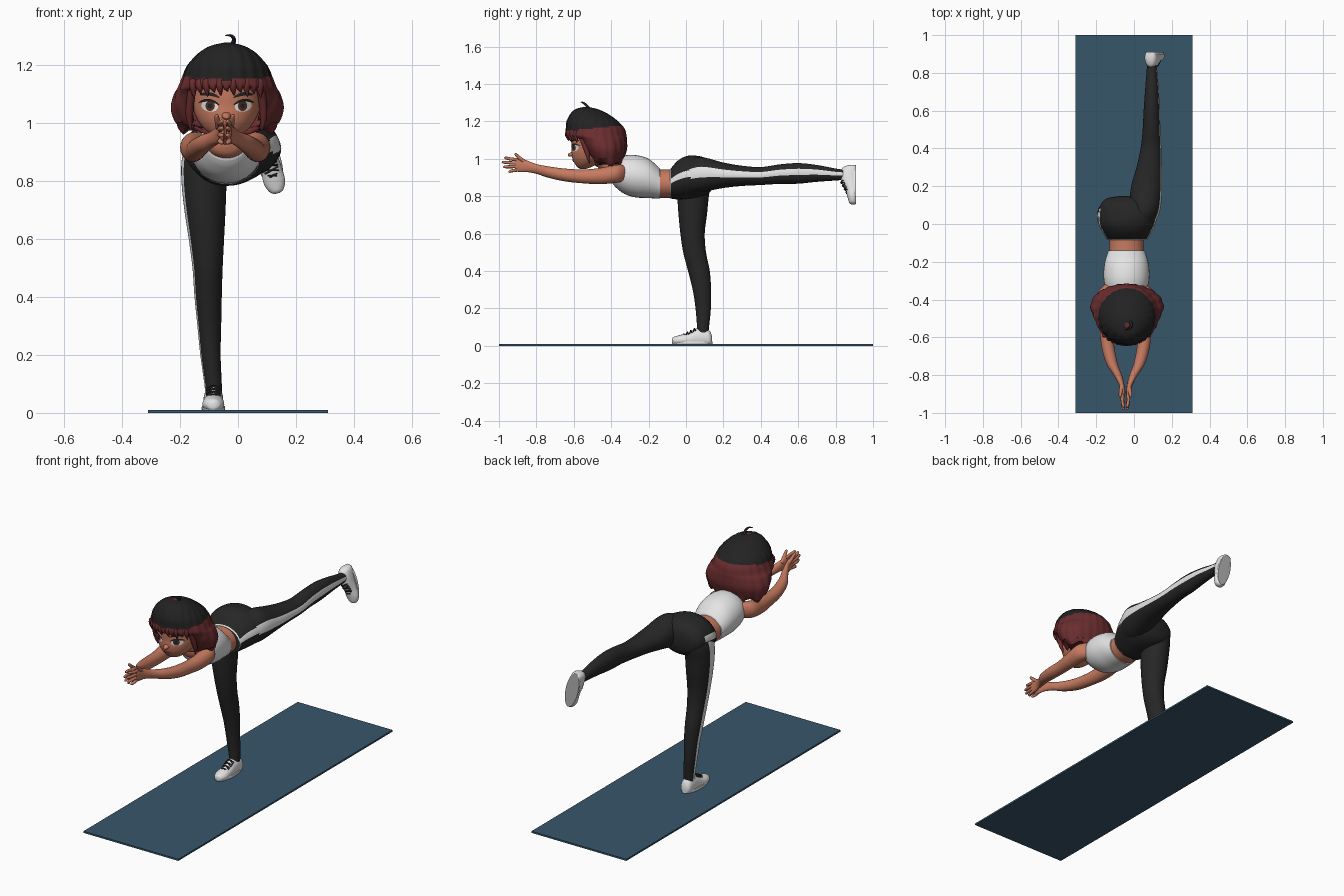
import bpy, bmesh, math
from mathutils import Vector, Matrix
from mathutils.bvhtree import BVHTree

if "Cube" in bpy.data.objects:
    bpy.data.objects.remove(bpy.data.objects["Cube"])

# ---------- materials ----------
def mat(name, hexcol):
    rgb = [int(hexcol[i:i + 2], 16) / 255 for i in (0, 2, 4)]
    m = bpy.data.materials.new(name)
    m.diffuse_color = [((c + .055) / 1.055) ** 2.4 if c > .04 else c / 12.92 for c in rgb] + [1]
    m.use_nodes = True
    m.node_tree.nodes["Principled BSDF"].inputs["Base Color"].default_value = m.diffuse_color
    return m

SKIN, BLACK, WHITE = mat("skin", "C67A60"), mat("black cloth", "262626"), mat("white cloth", "E4E4E4")
RED, HAIR, MAT = mat("dark red hair", "6B2D2F"), mat("black hair", "232222"), mat("mat teal", "37566A")
SOLE, IRIS, LIP = mat("sole grey", "B4B4B4"), mat("iris brown", "5A2F20"), mat("lip rose", "A04A48")
CX = -.04  # middle of the upper body

# ---------- helpers ----------
def finish(name, bm, mats):
    bmesh.ops.recalc_face_normals(bm, faces=bm.faces)
    for f in bm.faces:
        f.smooth = True
    me = bpy.data.meshes.new(name)
    bm.to_mesh(me)
    bm.free()
    me.set_sharp_from_angle(angle=math.radians(55))
    for m in mats:
        me.materials.append(m)
    ob = bpy.data.objects.new(name, me)
    bpy.context.collection.objects.link(ob)
    return ob

def spline(st, step):
    """Catmull-Rom through the stations."""
    st = [Vector(s) for s in st]
    p = [st[0]] + st + [st[-1]]
    out = []
    for i in range(1, len(p) - 2):
        a, b, c, d = p[i - 1:i + 3]
        for k in range(step):
            t = k / step
            out.append(.5 * (2 * b + (c - a) * t + (2 * a - 5 * b + 4 * c - d) * t * t
                             + (3 * b - a - 3 * c + d) * t ** 3))
    return out + [st[-1]]

def loft(name, st, mats, along="y", sides=32, step=5, rule=None, edit=None, M=None):
    """Elliptic rings (x, y, z, half width, half height) joined to a skin."""
    mats = mats if isinstance(mats, list) else [mats]
    st = spline(st, step)
    bm = bmesh.new()
    rings = []
    for i, s in enumerate(st):
        c = Vector(s[:3])
        if along == "t":
            T = (Vector(st[min(i + 1, len(st) - 1)][:3]) - Vector(st[max(i - 1, 0)][:3])).normalized()
            U = T.cross(Vector((.31, .2, .93)) if abs(T.z) < .8 else Vector((0, 1, .1))).normalized()
            V = T.cross(U)
        else:
            U, V = Vector((1, 0, 0)), Vector((0, 0, 1) if along == "y" else (0, 1, 0))
        rings.append([bm.verts.new(c + U * max(s[3], .001) * math.cos(a) + V * max(s[4], .001) * math.sin(a))
                      for a in (2 * math.pi * j / sides for j in range(sides))])
    for r, q in zip(rings, rings[1:]):
        for j in range(sides):
            k = (j + 1) % sides
            f = bm.faces.new((r[j], r[k], q[k], q[j]))
            if rule:
                f.material_index = rule(f.calc_center_median(), (j + .5) * 360 / sides)
    bm.faces.new(rings[0][::-1])
    bm.faces.new(rings[-1])
    if edit:
        edit(bm)
    if M:
        bm.transform(M)
    return finish(name, bm, mats)

def tube(name, pts, m, sides=10, step=4):
    return loft(name, [(x, y, z, r, r) for x, y, z, r in pts], m, "t", sides, step)

# ---------- mat ----------
bm = bmesh.new()
bmesh.ops.create_cube(bm, size=1, matrix=Matrix.Translation((0, 0, .005)) @ Matrix.Diagonal((.62, 2, .01, 1)))
finish("exercise_mat", bm, [MAT])

# ---------- trousers: black with a light side stripe ----------
loft("trouser_hips", [(CX + .004, -.085, .866, .106, .078), (-.037, -.045, .886, .128, .103),
     (-.037, 0, .9, .15, .114), (-.032, .05, .905, .156, .112), (-.038, .1, .905, .14, .1),
     (-.045, .135, .9, .1, .07), (-.045, .148, .9, .03, .03)], [BLACK, WHITE], sides=40,
     rule=lambda c, a: int(c.y < -.077 or (a < 18 or 162 < a < 180) and c.y < .08))
loft("raised_leg", [(.03, 0, .9, .08, .085), (.055, .08, .915, .085, .094), (.067, .2, .912, .082, .068),
     (.08, .3, .909, .067, .054), (.09, .4, .908, .055, .048), (.093, .5, .918, .047, .052),
     (.094, .6, .922, .043, .055), (.095, .7, .922, .037, .045), (.095, .8, .916, .029, .032),
     (.095, .84, .915, .026, .028)], [BLACK, WHITE], sides=40,
     rule=lambda c, a: int(a < 27 or a > 351))
loft("standing_leg", [(-.085, .09, .07, .029, .031), (-.086, .091, .1, .03, .032), (-.095, .092, .2, .035, .041),
     (-.099, .085, .3, .041, .049), (-.103, .069, .4, .047, .058), (-.105, .046, .5, .052, .061),
     (-.109, .035, .6, .061, .065), (-.114, .036, .7, .071, .076), (-.117, .038, .8, .078, .084),
     (-.113, .045, .88, .08, .09), (-.11, .05, .95, .06, .065)], [BLACK, WHITE], "z", 40,
     rule=lambda c, a: int(171 < a < 207))

# ---------- shoes, built once in local space with the toe to -y ----------
def shoe(prefix, M):
    def flat(bm):
        for v in bm.verts:
            v.co.z = max(v.co.z, 0)
        for f in bm.faces:
            if all(v.co.z < .001 for v in f.verts):
                f.material_index = 1
    loft(prefix + "_shoe", [(0, -.075, .016, .008, .012), (0, -.066, .018, .024, .02), (0, -.035, .02, .037, .027),
         (0, .01, .022, .036, .037), (0, .05, .03, .034, .05), (0, .085, .034, .034, .052),
         (0, .12, .03, .032, .047), (0, .135, .024, .022, .03), (0, .14, .02, .008, .012)],
         [WHITE, SOLE], edit=flat, M=M)
    # sole rim
    loft(prefix + "_sole", [(0, .034, 0, .039, .106), (0, .034, .006, .041, .108), (0, .034, .014, .039, .106)],
         [WHITE, SOLE], "z", 36, 2, M=M,
         edit=lambda bm: [setattr(f, "material_index", 1) for f in bm.faces if len(f.verts) > 4
                          and f.calc_center_median().z < .001])
    for i in range(4):  # laces
        y, z = -.018 + .019 * i, .05 + .0095 * i
        for s in (-1, 1):
            pts = [(-.024 * s, y, z - .013), (0, y + .006, z + .004), (.024 * s, y + .012, z - .008)]
            tube(f"{prefix}_lace_{i}_{s}", [(*(M @ Vector(p)), .0032) for p in pts], BLACK, 8)

shoe("standing", Matrix.Translation((-.085, 0, .01)))
back = Matrix(((.97, -.25, 0), (0, 0, -1), (.25, .97, 0))).to_4x4()
shoe("raised", Matrix.Translation((.1175, .91, .83)) @ back)

# ---------- torso ----------
loft("bare_waist", [(CX, -.05, .87, .09, .075), (CX, -.1, .867, .09, .076), (CX, -.17, .868, .092, .076)], SKIN)
loft("crop_top", [(CX, -.14, .868, .096, .081), (CX, -.2, .895, .115, .105), (CX, -.27, .907, .122, .113),
     (CX, -.33, .915, .113, .102), (CX, -.375, .92, .085, .073), (CX, -.395, .922, .068, .05)], WHITE)
loft("upper_chest", [(CX, -.33, .93, .09, .07), (CX, -.38, .935, .08, .062), (CX, -.415, .935, .055, .045),
     (CX, -.43, .938, .02, .02)], SKIN)
tube("neck", [(CX, -.36, .94, .055), (CX, -.41, .97, .048), (CX, -.47, 1.01, .045), (CX, -.49, 1.04, .045)], SKIN, 24)

# ---------- arms and hands, mirrored about the body middle ----------
for s, side in ((-1, "right"), (1, "left")):
    arm = [(.075, -.32, .925, .035, .04), (.108, -.37, .92, .044, .048), (.112, -.46, .908, .04, .043),
           (.104, -.55, .906, .035, .037), (.094, -.65, .914, .034, .034), (.072, -.74, .93, .03, .03),
           (.042, -.8, .946, .022, .026), (.022, -.85, .96, .015, .031), (.014, -.89, .967, .012, .038),
           (.013, -.915, .969, .008, .03)]
    loft(side + "_arm", [(CX - .004 + s * x, *r) for x, *r in arm], SKIN, sides=24)
    X = CX - .006
    for i, (ty, tz) in enumerate(((-.95, .932), (-.978, .957), (-.985, .982), (-.972, 1.005))):
        kz = .942 + .017 * i
        tube(f"{side}_finger_{i}", [(X + s * .014, -.885, kz, .009), (X + s * .016, (ty - .9) / 2, (kz + tz) / 2, .0085),
             (X + s * .01, ty + .008, tz, .007), (X + s * .01, ty, tz, .002)], SKIN)
    tube(side + "_thumb", [(X + s * .018, -.85, .975, .011), (X + s * .024, -.885, 1.0, .01),
         (X + s * .028, -.91, 1.024, .007), (X + s * .029, -.914, 1.03, .002)], SKIN)

# ---------- head ----------
head = loft("head", [(CX, -.55, .945, .012, .012), (CX, -.545, .955, .042, .036), (CX, -.532, .975, .071, .063),
     (CX, -.515, 1.0, .093, .092), (CX, -.5, 1.03, .109, .112), (CX, -.49, 1.06, .118, .121),
     (CX, -.485, 1.1, .12, .128), (CX, -.485, 1.15, .118, .125), (CX, -.49, 1.2, .09, .095),
     (CX, -.5, 1.23, .03, .03)], SKIN, "z", 40)
loft("nose", [(CX, -.6, 1.027, .017, .016), (CX, -.618, 1.023, .014, .011), (CX, -.629, 1.021, .008, .007),
     (CX, -.631, 1.021, .003, .003)], SKIN, sides=16)

tree = BVHTree.FromPolygons([v.co for v in head.data.vertices], [p.vertices[:] for p in head.data.polygons])

def decal(name, x, z, w, h, m, lift, bend=0, tilt=0):
    """Thin oval plate laid on the face."""
    bm = bmesh.new()
    def vert(r, a):
        u = r * math.cos(a)
        px, pz = x + w * u, z + h * r * math.sin(a) + bend * u * u + tilt * u
        hit = tree.ray_cast(Vector((px, -2, pz)), Vector((0, 1, 0)))[0]
        return bm.verts.new((px, (hit.y if hit else -.5) - lift, pz))
    rings = [[vert(r / 4, 2 * math.pi * j / 24) for j in range(24)] for r in (1, 2, 3, 4)]
    bm.faces.new(rings[0])
    for p, q in zip(rings, rings[1:]):
        for j in range(24):
            bm.faces.new((p[j], p[j - 1], q[j - 1], q[j]))
    finish(name, bm, [m])

for s, side in ((-1, "right"), (1, "left")):
    ex = CX + s * .058
    decal(side + "_eye_white", ex, 1.058, .029, .019, WHITE, .002, 0, s * .003)
    decal(side + "_iris", ex - s * .002, 1.059, .016, .018, IRIS, .0035)
    decal(side + "_pupil", ex - s * .002, 1.059, .008, .009, HAIR, .005)
    decal(side + "_upper_lash", ex + s * .002, 1.078, .036, .005, HAIR, .006, -.012, s * .004)
    decal(side + "_eyebrow", ex, 1.1, .035, .006, HAIR, .004, -.008, s * .005)
    loft(side + "_ear", [(CX + s * .118, -.485, 1.055, .005, .008), (CX + s * .122, -.472, 1.06, .011, .024),
         (CX + s * .122, -.455, 1.065, .01, .028), (CX + s * .116, -.44, 1.065, .004, .01)], SKIN, sides=14)
decal("lips", CX, .988, .024, .008, LIP, .003)

# ---------- hair: ridged bob with a face opening, black crown over red ----------
def shape_hair(bm):
    gone = [f for f in bm.faces if f.calc_center_median().z < .97 and len(f.verts) > 4 or
            f.calc_center_median().z < 1.122 and f.calc_center_median().y < -.46
            and abs(f.calc_center_median().x - CX) < .119]
    bmesh.ops.delete(bm, geom=gone, context="FACES")
    for v in bm.verts:
        dx, dy = v.co.x - CX, v.co.y + .47
        a = math.atan2(dy, dx)
        k = 1 + .03 * (abs(math.sin(11 * a)) - .6)
        v.co.x, v.co.y = CX + dx * k, -.47 + dy * k
        if v.co.z < 1.0:  # uneven ends
            v.co.z += .012 * math.sin(11 * a)

hair = loft("bob_hair", [(-.037, -.415, .972, .152, .072), (-.037, -.425, 1.0, .178, .092),
     (-.037, -.435, 1.05, .193, .118), (-.037, -.455, 1.1, .182, .138), (-.037, -.48, 1.125, .168, .16),
     (-.037, -.485, 1.16, .154, .156), (-.037, -.5, 1.2, .136, .137), (-.037, -.517, 1.24, .1, .1),
     (-.037, -.53, 1.265, .06, .06), (-.037, -.535, 1.277, .012, .012)], [RED, HAIR], "z", 96,
     rule=lambda c, a: int(c.z > 1.158 + .1 * (c.y + .55)), edit=shape_hair)
sol = hair.modifiers.new("thickness", "SOLIDIFY")
sol.thickness = .012
for i in range(11):  # fringe
    u = (i - 5) / 5
    y = -.48 - .158 * math.sqrt(1 - (u * .7) ** 2)
    x = CX + u * .115
    tip = 1.098 + .012 * (i % 2) - .012 * abs(u)
    tube(f"fringe_lock_{i}", [(x, y + .008, 1.15, .013), (x, y + .004, 1.125, .013), (x + .004, y + .01, tip, .002)], RED, 8)
for s in (-1, 1):  # locks beside the face
    tube(f"side_lock_{s}", [(CX + s * .112, -.57, 1.14, .014), (CX + s * .124, -.545, 1.08, .014),
         (CX + s * .128, -.525, 1.02, .012), (CX + s * .122, -.515, .975, .003)], RED, 10)
tube("crown_curl", [(-.02, -.515, 1.265, .009), (-.014, -.535, 1.288, .007), (-.024, -.552, 1.301, .005),
     (-.045, -.562, 1.302, .001)], HAIR, 8)
